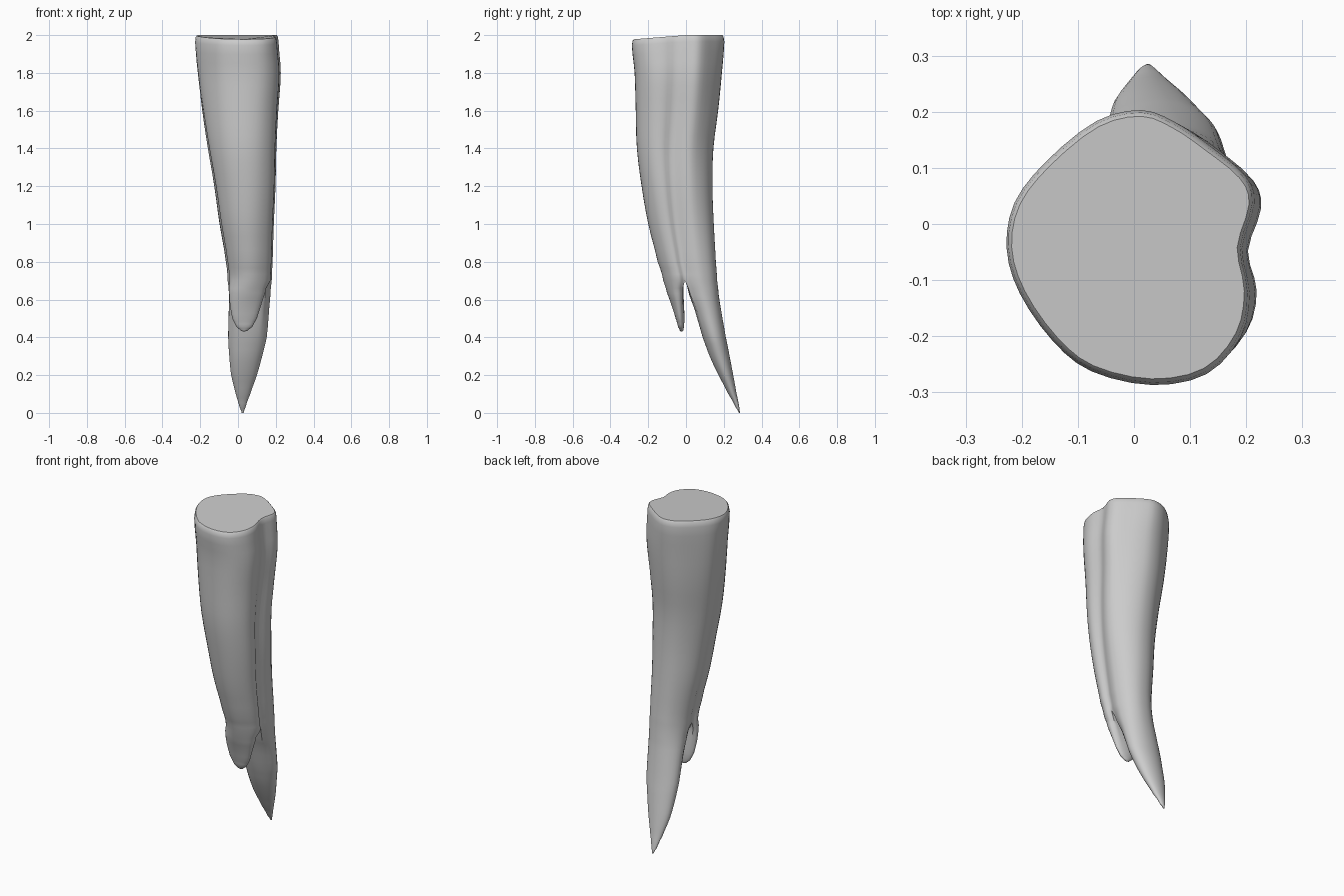
import bpy, bmesh, math
from mathutils import Vector

if "Cube" in bpy.data.objects:
    bpy.data.objects.remove(bpy.data.objects["Cube"])

# Normalised outlines, counter-clockwise from the right groove (left groove is point 9)
CROWN_SHAPE = [(.90, 0), (1, .33), (.92, .53), (.62, .75), (.36, .91), (.09, 1), (-.27, .92),
               (-.67, .63), (-.93, .33), (-1, 0), (-.89, -.33), (-.62, -.68), (-.31, -.9),
               (.18, -1), (.62, -.92), (.89, -.65), (.96, -.33)]
FORK_SHAPE = [(.82, -.2), (.95, .1), (1, .4), (.8, .75), (.45, .95), (.05, 1), (-.4, .93),
              (-.8, .65), (-1, .25), (-.84, -.2), (-.92, -.42), (-.75, -.7), (-.4, -.92),
              (0, -1), (.4, -.92), (.8, -.68), (.95, -.4)]
# Sections: z, x min, x max, y min, y max
BODY = [(1.965, -.228, .215, -.287, .203), (1.8, -.217, .228, -.272, .19),
        (1.6, -.195, .215, -.266, .17), (1.4, -.165, .205, -.26, .145),
        (1.2, -.13, .2, -.235, .14), (1.0, -.1, .19, -.2, .147),
        (.8, -.065, .183, -.15, .158), (.7, -.055, .178, -.12, .165)]
BACK_ROOT = [(.66, -.05, .174, .008, .17), (.55, -.05, .165, .045, .185), (.4, -.052, .152, .088, .211),
             (.3, -.046, .128, .125, .231), (.2, -.036, .1, .172, .25),
             (.1, -.012, .065, .224, .268), (.03, .008, .04, .262, .282), (0, .02, .03, .28, .285)]
FRONT_ROOT = [(.66, -.05, .152, -.107, -.014), (.58, -.046, .128, -.08, -.011),
              (.5, -.03, .1, -.055, -.008), (.455, -.008, .075, -.042, -.011),
              (.435, .015, .05, -.032, -.015), (.43, .028, .036, -.026, -.02)]
SUB = 3


def spline(p, steps, closed):
    """Catmull-Rom resampling of a list of tuples."""
    p = [Vector(q) for q in p]
    n = len(p)
    at = (lambda i: p[i % n]) if closed else (lambda i: p[max(0, min(n - 1, i))])
    out = []
    for i in range(n if closed else n - 1):
        a, b, c, d = at(i - 1), at(i), at(i + 1), at(i + 2)
        for k in range(steps):
            t = k / steps
            out.append(.5 * (2 * b + (c - a) * t + (2 * a - 5 * b + 4 * c - d) * t * t
                             + (3 * b - a - 3 * c + d) * t ** 3))
    return out if closed else out + [p[-1]]


def sections(rows, steps):
    zs = [r[0] for r in rows]
    boxes = spline([r[1:] for r in rows], steps, False)
    out = []
    for i, b in enumerate(boxes):
        j = min(i // steps, len(zs) - 2)
        f = i / steps - j
        out.append((zs[j] + (zs[j + 1] - zs[j]) * f, b))
    return out


def fit(p, b):
    return ((b[0] + b[1]) / 2 + p[0] * (b[1] - b[0]) / 2,
            (b[2] + b[3]) / 2 + p[1] * (b[3] - b[2]) / 2)


def bridge(bm, a, b):
    for i in range(len(a)):
        j = (i + 1) % len(a)
        bm.faces.new((a[i], b[i], b[j], a[j]))


bm = bmesh.new()
crown = spline(CROWN_SHAPE, SUB, True)
fork = spline(FORK_SHAPE, SUB, True)
left = 9 * SUB

# Main trunk, with a bevelled, slightly sloping cut at the top
secs = sections(BODY, 3)
top = secs[0][1]
rings = []
for z, b, s in [(2.0, top, .955), (1.992, top, .982)] + [(z, b, 1) for z, b in secs]:
    t = max(0, min(1, (2 - z) / 1.3))
    ring = []
    for c, f in zip(crown, fork):
        x, y = fit(c.lerp(f, t) * s, b)
        slope = min(0, .08 * y) * max(0, (z - 1.8) / .2)
        ring.append(bm.verts.new((x, y, z + slope)))
    if rings:
        bridge(bm, rings[-1], ring)
    rings.append(ring)
bm.faces.new(rings[0])

# Arched saddle where the trunk forks
last = rings[-1]
R, L = last[0], last[left]
K = 9
saddle = []
for k in range(1, K):
    p = R.co.lerp(L.co, k / K)
    p.z += .03 * math.sin(math.pi * k / K)
    saddle.append(bm.verts.new(p))


def root(start, rows):
    lo = [min(v.co[i] for v in start) for i in (0, 1)]
    hi = [max(v.co[i] for v in start) for i in (0, 1)]
    shape = [Vector([(2 * v.co[i] - lo[i] - hi[i]) / (hi[i] - lo[i]) for i in (0, 1)]) for v in start]
    prev = start
    secs = sections(rows, 3)
    for n, (z, b) in enumerate(secs):
        w = min(1, .25 + n / 8)
        ring = []
        for p in shape:
            q = p * (1 - w + w / max(p.length, .3))
            ring.append(bm.verts.new((*fit(q, b), z)))
        bridge(bm, prev, ring)
        prev = ring
    bm.faces.new(prev)


# Long back root and short front root
root(last[:left + 1] + saddle[::-1], BACK_ROOT)
root(last[left:] + [R] + saddle, FRONT_ROOT)

bmesh.ops.recalc_face_normals(bm, faces=bm.faces)
me = bpy.data.meshes.new("tooth_root")
bm.to_mesh(me)
bm.free()
ob = bpy.data.objects.new("tooth_root", me)
bpy.context.collection.objects.link(ob)
bpy.context.view_layer.objects.active = ob
ob.select_set(True)
bpy.ops.object.shade_smooth_by_angle(angle=math.radians(45))
